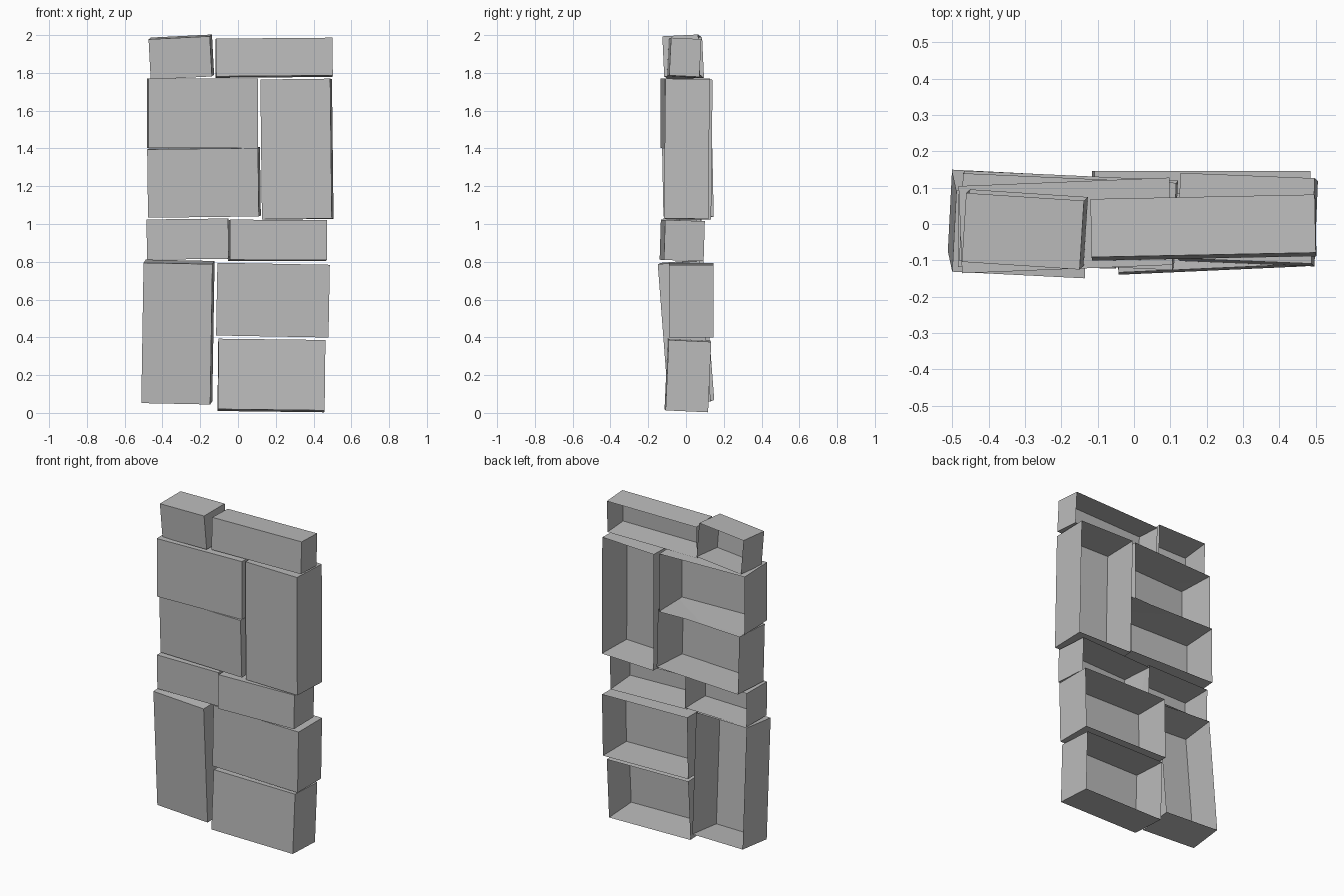
import bpy
import bmesh

# Remove the default cube
cube = bpy.data.objects.get("Cube")
if cube:
    bpy.data.objects.remove(cube, do_unlink=True)

# Single stone colour
stone = bpy.data.materials.new("stone_grey")
stone.use_nodes = True
grey = (0.5, 0.5, 0.5, 1)
stone.diffuse_color = grey
stone.node_tree.nodes["Principled BSDF"].inputs["Base Color"].default_value = grey


def brick(name, centre, size, tilt):
    """Thin-walled brick, open at the back, tilted about its centre."""
    bm = bmesh.new()
    bmesh.ops.create_cube(bm, size=1)
    bmesh.ops.scale(bm, vec=size, verts=bm.verts)
    back = [f for f in bm.faces if f.normal.y > 0.9]
    bmesh.ops.delete(bm, geom=back, context='FACES_ONLY')
    mesh = bpy.data.meshes.new(name)
    bm.to_mesh(mesh)
    bm.free()
    mesh.materials.append(stone)
    obj = bpy.data.objects.new(name, mesh)
    obj.location = centre
    obj.rotation_euler = tilt
    bpy.context.collection.objects.link(obj)
    return obj


# Top course
brick("top_short_brick", (-0.30, -0.015, 1.884), (0.325, 0.19, 0.213), (0.05, -0.05, -0.065))
brick("top_long_brick", (0.191, -0.01, 1.88), (0.617, 0.16, 0.20), (-0.05, -0.008, 0.02))

# Upper course: two stacked bricks beside an upright one
brick("upper_stacked_brick", (-0.188, -0.004, 1.586), (0.58, 0.24, 0.366), (0, 0, 0.04))
brick("lower_stacked_brick", (-0.18, 0.01, 1.22), (0.587, 0.24, 0.362), (0.02, -0.012, -0.045))
brick("upper_upright_brick", (0.312, 0.012, 1.396), (0.37, 0.235, 0.74), (-0.01, -0.012, -0.04))

# Thin middle course
brick("middle_left_brick", (-0.266, -0.02, 0.92), (0.432, 0.20, 0.213), (0, -0.012, -0.01))
brick("middle_right_brick", (0.21, -0.02, 0.913), (0.515, 0.21, 0.212), (-0.03, 0.003, 0.045))

# Lower course: upright brick beside two stacked ones
brick("lower_upright_brick", (-0.318, 0.0, 0.428), (0.365, 0.225, 0.745), (0.075, 0.02, -0.05))
brick("lower_right_brick", (0.185, 0.028, 0.597), (0.595, 0.235, 0.385), (0, 0.018, 0))
brick("bottom_right_brick", (0.177, 0.01, 0.198), (0.565, 0.225, 0.373), (-0.045, 0.012, 0.01))
